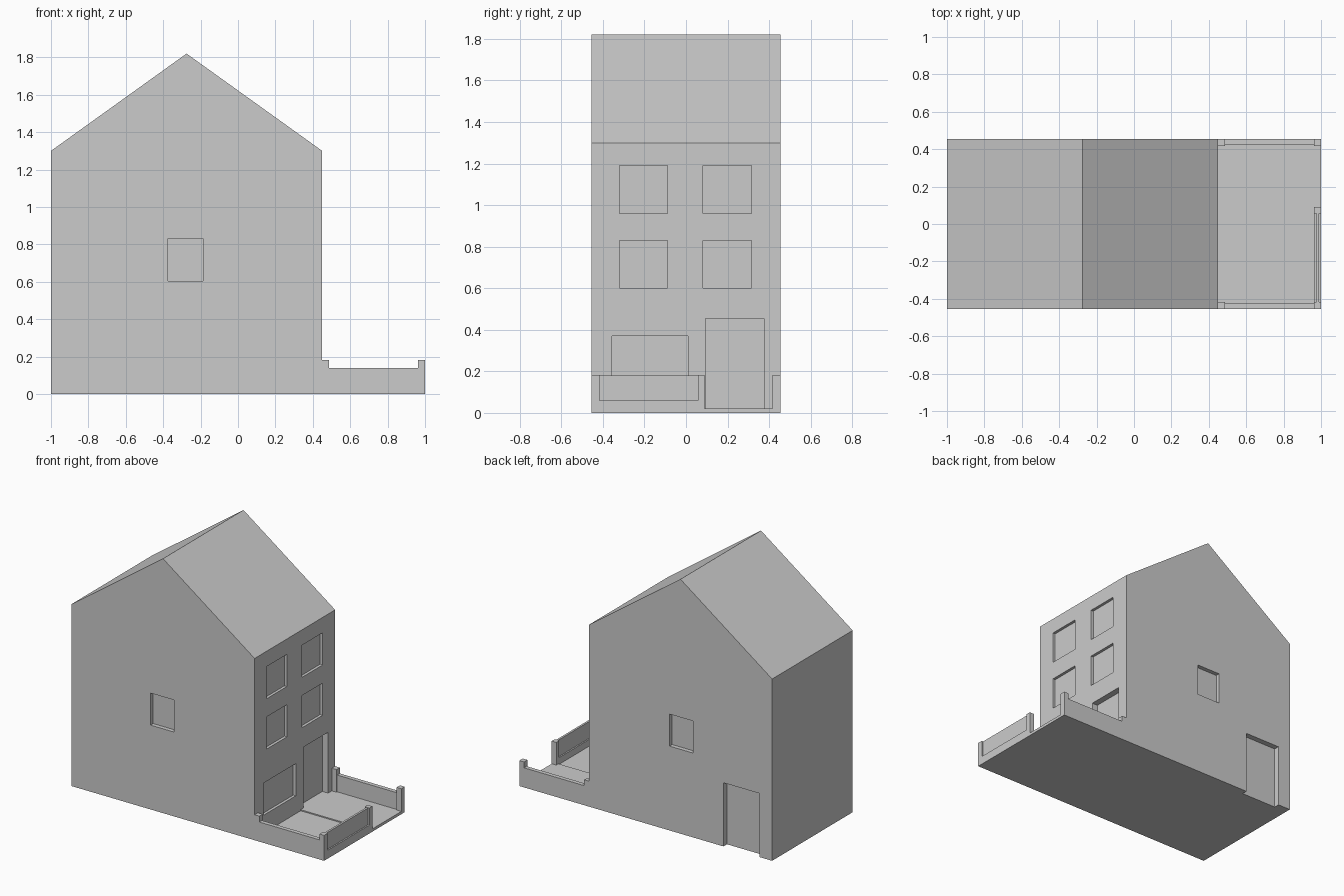
import bpy, bmesh

if "Cube" in bpy.data.objects:
    bpy.data.objects.remove(bpy.data.objects["Cube"])

Y = 0.455      # half depth of the plot
WALL_X = 0.45  # street-side wall of the house


def finish(name, bm):
    bmesh.ops.recalc_face_normals(bm, faces=bm.faces)
    me = bpy.data.meshes.new(name)
    bm.to_mesh(me)
    bm.free()
    ob = bpy.data.objects.new(name, me)
    bpy.context.collection.objects.link(ob)
    return ob


def boxes(name, items):
    """One mesh made of boxes given as ((x0, x1), (y0, y1), (z0, z1))."""
    bm = bmesh.new()
    for spans in items:
        verts = bmesh.ops.create_cube(bm, size=1)["verts"]
        for v in verts:
            for i, (a, b) in enumerate(spans):
                v.co[i] = (a + b) / 2 + v.co[i] * (b - a)
    return finish(name, bm)


# House body: gable profile extruded along y
bm = bmesh.new()
profile = [(-1, 0), (WALL_X, 0), (WALL_X, 1.3), (-0.275, 1.82), (-1, 1.3)]
face = bm.faces.new([bm.verts.new((x, -Y, z)) for x, z in profile])
ext = bmesh.ops.extrude_face_region(bm, geom=[face])["geom"]
bmesh.ops.translate(bm, vec=(0, 2 * Y, 0),
                    verts=[e for e in ext if isinstance(e, bmesh.types.BMVert)])
house = finish("house_body", bm)

# Recesses: street windows, street door, gable windows, rear door
OUT = 0.1
win_x = (WALL_X - 0.02, WALL_X + OUT)
cuts = [(win_x, ys, zs)
        for ys in ((-0.32, -0.09), (0.082, 0.315))
        for zs in ((0.60, 0.83), (0.96, 1.19))]
cuts.append((win_x, (-0.355, 0.01), (0.14, 0.37)))
cuts.append(((WALL_X - 0.045, WALL_X + OUT), (0.095, 0.375), (0.02, 0.455)))
for ys in ((-Y - OUT, -Y + 0.03), (Y - 0.03, Y + OUT)):
    cuts.append(((-0.373, -0.188), ys, (0.603, 0.832)))
cuts.append(((-0.90, -0.615), (Y - 0.04, Y + OUT), (-0.1, 0.455)))
cutter = boxes("opening_cutter", cuts)
cutter.hide_render = True
mod = house.modifiers.new("openings", "BOOLEAN")
mod.object = cutter
mod.solver = "EXACT"
bpy.context.view_layer.objects.active = house
bpy.ops.object.modifier_apply(modifier="openings")
bpy.data.objects.remove(cutter)

# Front yard: lawn and slightly higher path to the door
boxes("lawn", [((WALL_X, 0.97), (-0.43, 0.065), (0, 0.012))])
boxes("path", [((WALL_X, 1), (0.065, 0.43), (0, 0.02))])

# Side garden walls with a pier at each end
for side, name in ((-1, "left"), (1, "right")):
    outer, wall_in, pier_in = side * Y, side * 0.425, side * 0.417
    wy = tuple(sorted((outer, wall_in)))
    py = tuple(sorted((outer, pier_in)))
    boxes(name + "_garden_wall", [((0.487, 0.965), wy, (0, 0.14))])
    boxes(name + "_garden_piers", [((x, x + 0.037), py, (0, 0.182))
                                   for x in (WALL_X, 0.963)])

# Street wall: plinth, thin upper panel and gate pier
boxes("street_wall_plinth", [((0.965, 1), (-0.417, 0.057), (0, 0.06))])
boxes("street_wall_panel", [((0.975, 0.99), (-0.417, 0.057), (0.06, 0.18))])
boxes("gate_pier", [((0.963, 1), (0.057, 0.09), (0, 0.182))])
